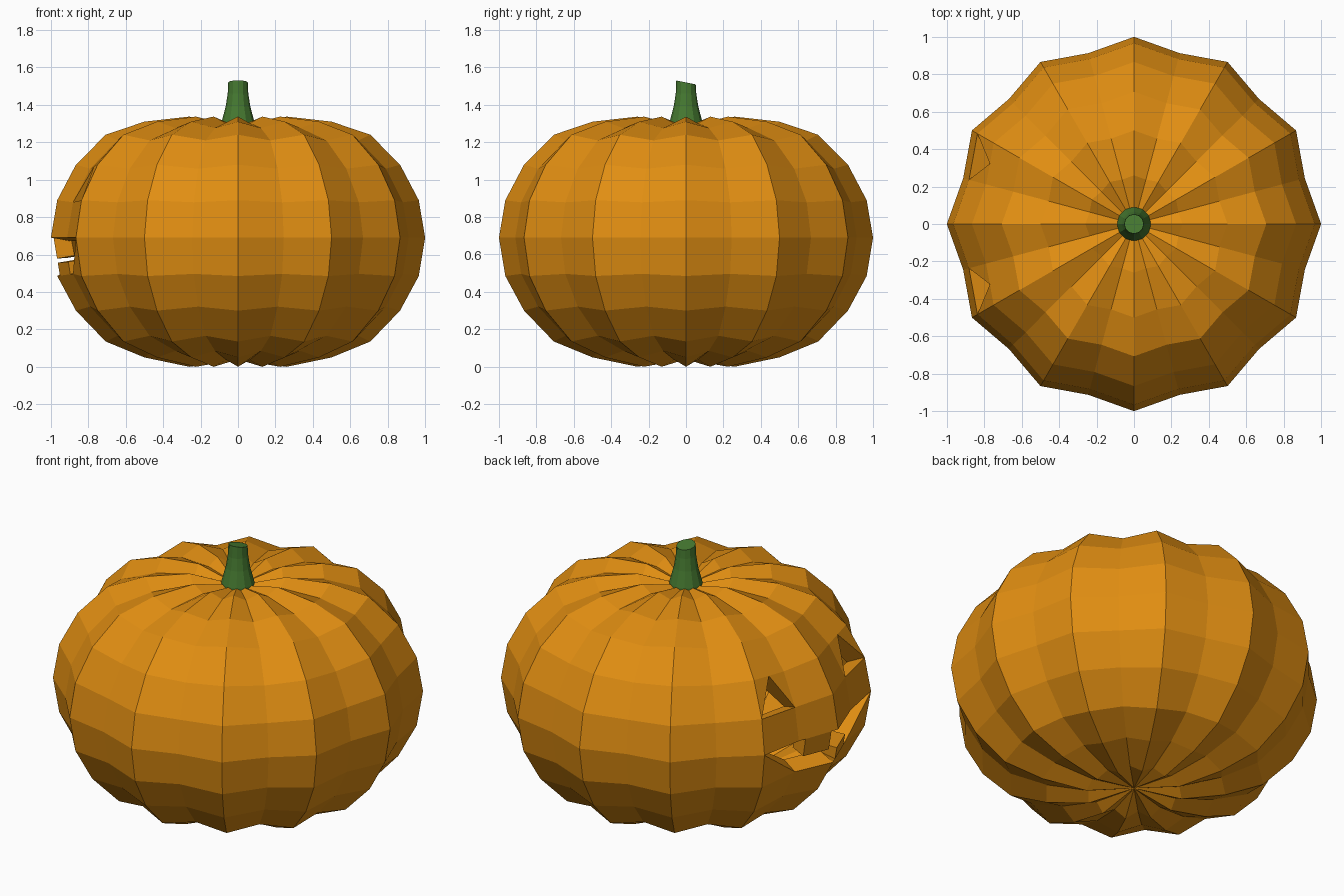
import bpy, bmesh
from math import sin, cos, pi
from mathutils import Vector

if "Cube" in bpy.data.objects:
    bpy.data.objects.remove(bpy.data.objects["Cube"])


def make_object(name, bm, color):
    mesh = bpy.data.meshes.new(name)
    bm.to_mesh(mesh)
    bm.free()
    obj = bpy.data.objects.new(name, mesh)
    bpy.context.collection.objects.link(obj)
    mat = bpy.data.materials.new(name + "_color")
    mat.diffuse_color = color
    mat.use_nodes = True
    mat.node_tree.nodes["Principled BSDF"].inputs["Base Color"].default_value = mat.diffuse_color
    mesh.materials.append(mat)
    return obj


# Ribbed shell: 24 columns, ridges on even columns, grooves on odd ones
N, MID_Z, GROOVE = 24, 0.69, 0.945
RINGS = [(0.26, 0.0), (0.5, 0.05), (0.707, 0.135), (0.866, 0.30), (0.966, 0.485),
         (1.0, 0.69), (0.966, 0.89), (0.866, 1.08), (0.707, 1.24), (0.5, 1.31), (0.26, 1.337)]

bm = bmesh.new()
grid = []
for r, z in RINGS:
    row = []
    for j in range(N):
        f = GROOVE if j % 2 else 1.0
        a = 2 * pi * j / N
        row.append(bm.verts.new((r * f * cos(a), r * f * sin(a), MID_Z + (z - MID_Z) * f)))
    grid.append(row)


def corners(k, j):
    n = (j + 1) % N
    return grid[k][j], grid[k][n], grid[k + 1][n], grid[k + 1][j]


def point(k, j, u, v):
    a, b, c, d = (p.co for p in corners(k, j))
    return bm.verts.new(a.lerp(b, u).lerp(d.lerp(c, u), v))


# The face is carved on the -x side: cells (ring, column)
LOW, EYE = 4, 6
extra_bottom = {}
carved = set()

# Triangular eyes
for j in (10, 13):
    a, b, c, d = corners(EYE, j)
    m = point(EYE, j, 0.5, 1.0)
    bm.faces.new((a, m, d))
    bm.faces.new((b, c, m))
    extra_bottom[(EYE + 1, j)] = [m]
    carved.add((EYE, j))

# Slanted mouth corners
a, b, c, d = corners(LOW, 10)
bm.faces.new((a, b, c))
a, b, c, d = corners(LOW, 13)
bm.faces.new((a, b, d))

# Upper tooth and lower tooth
T0, T1 = 0.17, 0.83
tooth = [point(LOW, 11, u, v) for u, v in ((T0, 0.45), (T1, 0.45), (T1, 1), (T0, 1))]
bm.faces.new(tooth)
extra_bottom[(LOW + 1, 11)] = [tooth[3], tooth[2]]
lower = [point(LOW, 12, u, v) for u, v in ((T0, 0), (T1, 0), (T1, 0.34), (T0, 0.34))]
bm.faces.new(lower)
lower_top = {(LOW - 1, 12): [lower[1], lower[0]]}
carved.update((LOW, j) for j in (11, 12))

# the mouth corner at column 10 opens below the equator, towards the ridge
for f in [f for f in bm.faces if len(f.verts) == 3 and grid[5][11] in f.verts and grid[4][10] in f.verts]:
    bm.faces.remove(f)
a, b, c, d = corners(LOW, 10)
bm.faces.new((a, b, d))
for f in [f for f in bm.faces if len(f.verts) == 3 and grid[5][13] in f.verts and grid[4][14] in f.verts]:
    bm.faces.remove(f)
a, b, c, d = corners(LOW, 13)
bm.faces.new((a, b, c))
carved.update((LOW, j) for j in (10, 13))

# Remaining shell cells
for k in range(len(RINGS) - 1):
    for j in range(N):
        if (k, j) in carved:
            continue
        a, b, c, d = corners(k, j)
        bm.faces.new([a, *extra_bottom.get((k, j), []), b, c, *lower_top.get((k, j), []), d])

# Sunken poles
south = bm.verts.new((0, 0, 0.04))
north = bm.verts.new((0, 0, 1.28))
for j in range(N):
    n = (j + 1) % N
    bm.faces.new((south, grid[0][n], grid[0][j]))
    bm.faces.new((north, grid[-1][j], grid[-1][n]))

shell = make_object("pumpkin_shell", bm, (0.75, 0.27, 0.006, 1))
wall = shell.modifiers.new("wall", 'SOLIDIFY')
wall.thickness = 0.1
wall.offset = -1

# Flared stem with a slanted top
bm = bmesh.new()
S = 12
rows = []
for r, z, tilt in ((0.093, 1.27, 0), (0.09, 1.30, 0), (0.066, 1.39, 0), (0.055, 1.46, 0), (0.052, 1.52, 0.2)):
    rows.append([bm.verts.new((r * cos(2 * pi * i / S), r * sin(2 * pi * i / S),
                               z - tilt * r * sin(2 * pi * i / S))) for i in range(S)])
for lo, hi in zip(rows, rows[1:]):
    for i in range(S):
        n = (i + 1) % S
        bm.faces.new((lo[i], lo[n], hi[n], hi[i]))
bm.faces.new(rows[-1])
bm.faces.new(rows[0][::-1])
make_object("stem", bm, (0.06, 0.19, 0.03, 1))
